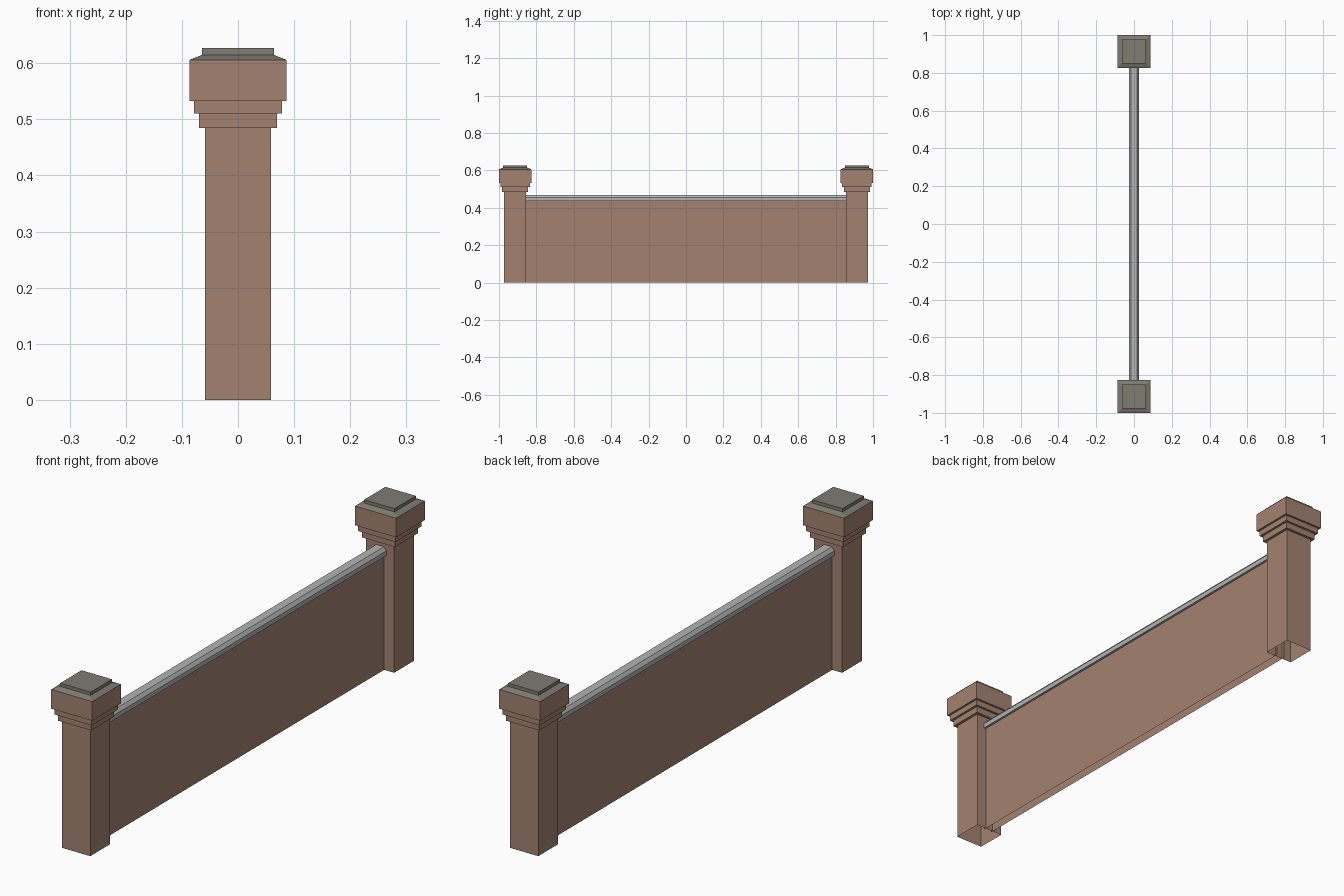
import bpy, bmesh

if "Cube" in bpy.data.objects:
    bpy.data.objects.remove(bpy.data.objects["Cube"])


def material(name, rgb):
    m = bpy.data.materials.new(name)
    m.diffuse_color = (*rgb, 1)
    m.use_nodes = True
    m.node_tree.nodes["Principled BSDF"].inputs["Base Color"].default_value = m.diffuse_color
    return m


BROWN = material("brown stone", (0.37, 0.225, 0.165))
CAP = material("cap grey", (0.21, 0.20, 0.165))
RAIL = material("coping grey", (0.45, 0.46, 0.45))

POST_Y = 0.9135
WALL_END = 0.865  # wall runs slightly into the posts


def new_object(name, bm, mats):
    bmesh.ops.recalc_face_normals(bm, faces=bm.faces)
    me = bpy.data.meshes.new(name)
    bm.to_mesh(me)
    bm.free()
    for m in mats:
        me.materials.append(m)
    ob = bpy.data.objects.new(name, me)
    bpy.context.collection.objects.link(ob)
    return ob


def bridge(bm, rings):
    for a, b in zip(rings, rings[1:]):
        n = len(a)
        for i in range(n):
            j = (i + 1) % n
            bm.faces.new((a[i], a[j], b[j], b[i]))


# Square post: stepped profile (half width, height), open underneath
PROFILE = [(0.059, 0), (0.059, 0.485), (0.0695, 0.485), (0.0695, 0.51),
           (0.0785, 0.51), (0.0785, 0.533), (0.0865, 0.533), (0.0865, 0.606),
           (0.064, 0.615), (0.064, 0.6275)]


def post(name, y):
    bm = bmesh.new()
    rings = [[bm.verts.new((sx * h, y + sy * h, z))
              for sx, sy in ((-1, -1), (1, -1), (1, 1), (-1, 1))]
             for h, z in PROFILE]
    bridge(bm, rings)
    bm.faces.new(rings[-1])
    # cap stone colour above the brown block
    for f in bm.faces:
        f.material_index = int(f.calc_center_median().z > 0.607)
    return new_object(name, bm, [BROWN, CAP])


post("front_post", -POST_Y)
post("back_post", POST_Y)


# Extruded section along y
def run(name, section, closed, mat):
    bm = bmesh.new()
    ends = [[bm.verts.new((x, y, z)) for x, z in section]
            for y in (-WALL_END, WALL_END)]
    if closed:
        bridge(bm, ends)
    else:
        a, b = ends
        for i in range(len(a) - 1):
            bm.faces.new((a[i], a[i + 1], b[i + 1], b[i]))
    return new_object(name, bm, [mat])


# Low wall, open underneath, topped by a chamfered coping
run("wall_panel", [(-0.017, 0), (-0.017, 0.438), (0.017, 0.438), (0.017, 0)],
    False, BROWN)
run("coping_rail", [(-0.026, 0.437), (0.026, 0.437), (0.026, 0.455),
                    (0.016, 0.468), (-0.016, 0.468), (-0.026, 0.455)],
    True, RAIL)
